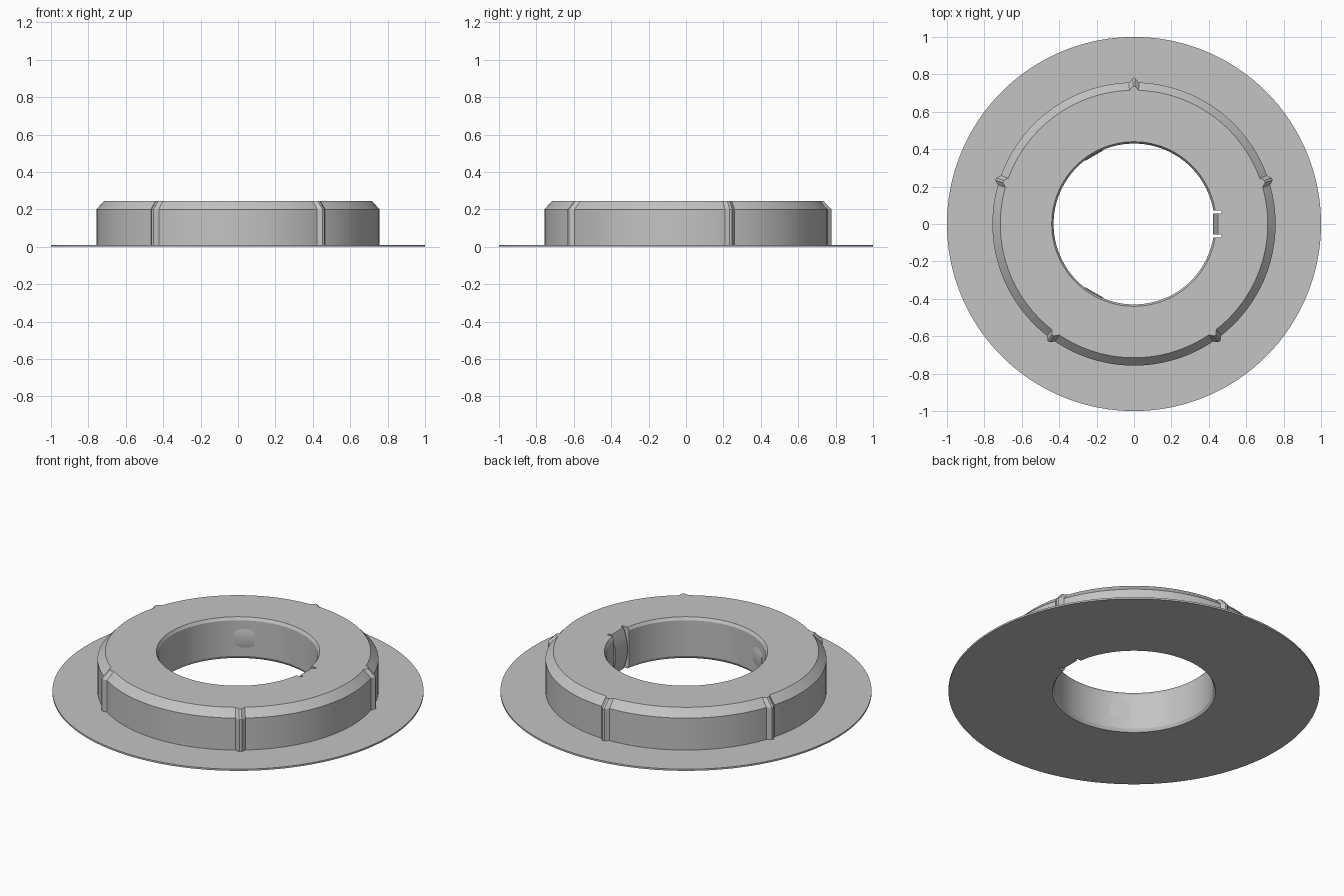
import bpy, bmesh, math
from mathutils import Matrix

cube = bpy.data.objects.get("Cube")
if cube:
    bpy.data.objects.remove(cube, do_unlink=True)

grey = bpy.data.materials.new("plain grey")
grey.use_nodes = True
colour = (0.55, 0.55, 0.55, 1)
grey.diffuse_color = colour
grey.node_tree.nodes["Principled BSDF"].inputs["Base Color"].default_value = colour


def make_object(name, bm):
    bmesh.ops.recalc_face_normals(bm, faces=bm.faces[:])
    mesh = bpy.data.meshes.new(name)
    bm.to_mesh(mesh)
    bm.free()
    mesh.materials.append(grey)
    ob = bpy.data.objects.new(name, mesh)
    bpy.context.collection.objects.link(ob)
    return ob


def smooth(ob, degrees):
    bpy.ops.object.select_all(action='DESELECT')
    ob.select_set(True)
    bpy.context.view_layer.objects.active = ob
    bpy.ops.object.shade_smooth_by_angle(angle=math.radians(degrees))


def prism(name, profile, half_width, angle):
    """Extrude a radius/height outline sideways, then turn it about the axis."""
    bm = bmesh.new()
    face = bm.faces.new([bm.verts.new((r, -half_width, z)) for r, z in profile])
    side = bmesh.ops.extrude_face_region(bm, geom=[face])["geom"]
    moved = [v for v in side if isinstance(v, bmesh.types.BMVert)]
    bmesh.ops.translate(bm, verts=moved, vec=(0, 2 * half_width, 0))
    bm.transform(Matrix.Rotation(math.radians(angle), 4, 'Z'))
    return make_object(name, bm)


# Ring and thin flange: one closed outline swept round, with five outer ridges
RIDGE = 0.02
outline = [  # radius, height, follows ridge
    (0.44, 0, 0), (1, 0, 0), (1, 0.01, 0),
    (0.757, 0.01, 1), (0.757, 0.2, 1), (0.715, 0.245, 1),
    (0.44, 0.245, 0), (0.43, 0.228, 0), (0.43, 0.017, 0),
]
stations = []
for a in range(0, 360, 2):
    if a % 72 == 18:
        stations += [(a - 0.5, RIDGE), (a + 0.5, RIDGE)]
    else:
        stations.append((a, 0))

bm = bmesh.new()
rings = []
for a, bump in stations:
    c, s = math.cos(math.radians(a)), math.sin(math.radians(a))
    rings.append([bm.verts.new(((r + k * bump) * c, (r + k * bump) * s, z))
                  for r, z, k in outline])
n = len(outline)
for i, ring in enumerate(rings):
    prev = rings[i - 1]
    for j in range(n):
        bm.faces.new((prev[j - 1], prev[j], ring[j], ring[j - 1]))
body = make_object("flanged_ring", bm)

# Pockets in the bore that leave a narrow slot on each side of a tab
POCKET = 0.467
pocket = [(0.38, -0.1), (POCKET, -0.1), (POCKET, 0.4), (0.38, 0.4)]
bpy.context.view_layer.objects.active = body
for angle in (0, 120, 240):
    cutter = prism("pocket_cutter", pocket, 0.071, angle)
    cutter.hide_render = True
    mod = body.modifiers.new("pocket", 'BOOLEAN')
    mod.operation = 'DIFFERENCE'
    mod.solver = 'EXACT'
    mod.object = cutter
    bpy.context.view_layer.objects.active = body
    bpy.ops.object.modifier_apply(modifier=mod.name)
    bpy.data.objects.remove(cutter, do_unlink=True)
smooth(body, 20)

# Spring tabs with a gently bulging inner face
steps = 10
bulge = [(0.45 - 0.027 * math.sin(math.pi * i / steps), 0.245 * i / steps)
         for i in range(steps + 1)]
tab_outline = bulge + [(POCKET, 0.245), (POCKET, 0)]
for i in range(3):
    smooth(prism("spring_tab_%d" % (i + 1), tab_outline, 0.056, i * 120), 25)
